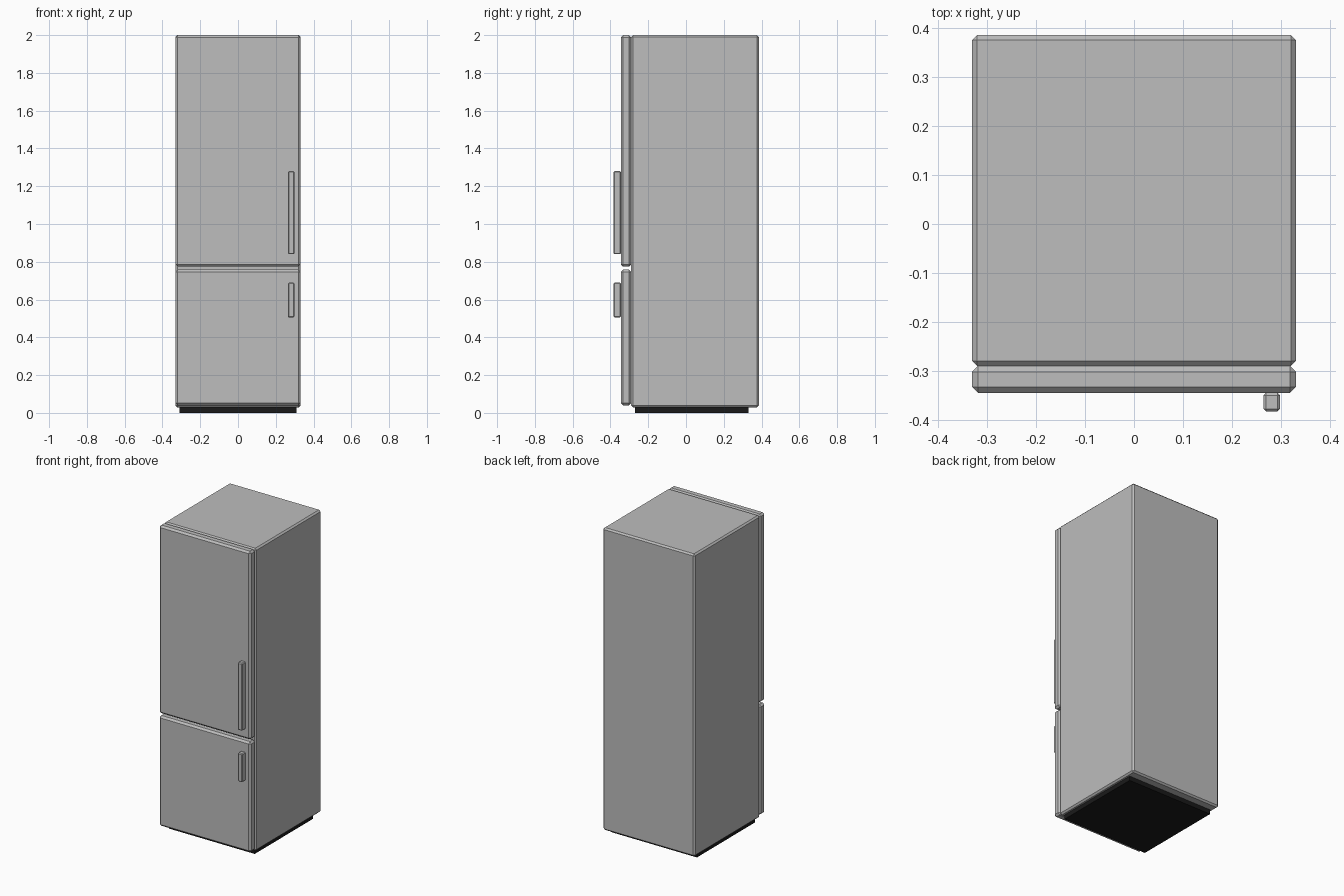
import bpy
import bmesh

default = bpy.data.objects.get("Cube")
if default:
    bpy.data.objects.remove(default, do_unlink=True)


def make_material(name, value):
    mat = bpy.data.materials.new(name)
    mat.use_nodes = True
    colour = (value, value, value, 1)
    mat.diffuse_color = colour
    mat.node_tree.nodes["Principled BSDF"].inputs["Base Color"].default_value = colour
    return mat


def box(name, mat, x, y, z, bevel=0):
    """Box from (min, max) ranges with an optional single-step chamfer."""
    bm = bmesh.new()
    bmesh.ops.create_cube(bm, size=1)
    for v in bm.verts:
        for axis, (low, high) in enumerate((x, y, z)):
            v.co[axis] = high if v.co[axis] > 0 else low
    if bevel:
        bmesh.ops.bevel(bm, geom=bm.edges[:], offset=bevel, segments=1,
                        affect='EDGES', profile=0.5)
    mesh = bpy.data.meshes.new(name)
    bm.to_mesh(mesh)
    bm.free()
    mesh.materials.append(mat)
    obj = bpy.data.objects.new(name, mesh)
    bpy.context.collection.objects.link(obj)
    return obj


grey = make_material("light grey enamel", 0.51)
black = make_material("black plastic", 0.01)

# Cabinet and recessed plinth
width = (-0.331, 0.331)
box("cabinet", grey, width, (-0.29, 0.386), (0.029, 2.0), 0.01)
box("plinth", black, (-0.31, 0.31), (-0.27, 0.33), (0, 0.035))

# Doors, each with a vertical handle bar
for label, door_z, handle_z in (("upper", (0.774, 2.0), (0.84, 1.28)),
                                ("lower", (0.04, 0.759), (0.505, 0.69))):
    box(label + "_door", grey, width, (-0.345, -0.29), door_z, 0.012)
    box(label + "_handle", grey, (0.265, 0.298), (-0.383, -0.345), handle_z, 0.005)
